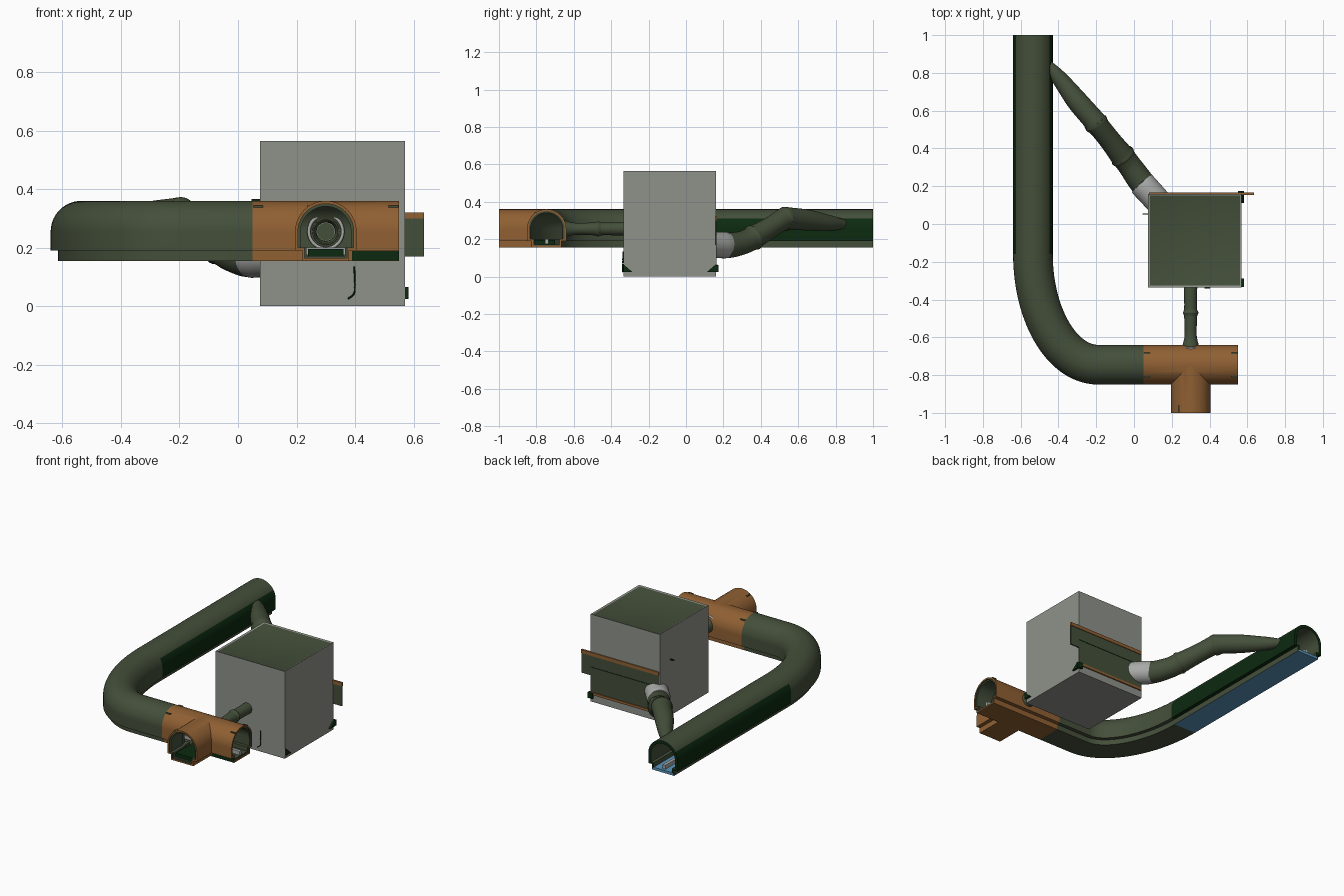
import bpy, bmesh, math
from mathutils import Vector

if "Cube" in bpy.data.objects:
    bpy.data.objects.remove(bpy.data.objects["Cube"])


def mat(name, r, g, b):
    m = bpy.data.materials.new(name)
    m.diffuse_color = [(c / 255 / 12.92 if c < 11 else ((c / 255 + .055) / 1.055) ** 2.4) for c in (r, g, b)] + [1]
    m.use_nodes = True
    m.node_tree.nodes["Principled BSDF"].inputs["Base Color"].default_value = m.diffuse_color
    return m


GREEN = mat("moss green", 68, 79, 58)
DARK = mat("deep green", 12, 42, 16)
ORANGE = mat("copper orange", 144, 96, 51)
GREY = mat("panel grey", 143, 146, 138)
LIGHT = mat("light grey", 168, 170, 167)
BLUE = mat("floor blue", 88, 148, 188)


def finish(name, bm, *mats, angle=35):
    bmesh.ops.recalc_face_normals(bm, faces=bm.faces)
    me = bpy.data.meshes.new(name)
    bm.to_mesh(me)
    bm.free()
    for m in mats:
        me.materials.append(m)
    ob = bpy.data.objects.new(name, me)
    bpy.context.collection.objects.link(ob)
    smooth(ob, angle)
    return ob


def smooth(ob, angle=35):
    bpy.ops.object.select_all(action='DESELECT')
    ob.select_set(True)
    bpy.context.view_layer.objects.active = ob
    bpy.ops.object.shade_smooth_by_angle(angle=math.radians(angle))


def box(name, lo, hi, m):
    bm = bmesh.new()
    bmesh.ops.create_cube(bm, size=1)
    for v in bm.verts:
        v.co = [(a + b) / 2 + c * (b - a) for a, b, c in zip(lo, hi, v.co)]
    return finish(name, bm, m)


def bridge(bm, a, b):
    for i in range(len(a)):
        j = (i + 1) % len(a)
        bm.faces.new((a[i], a[j], b[j], b[i]))


# Arched tunnel section with a narrower foot
def section(r, base, foot, floor, seg=28):
    pts = [(r * math.cos(math.pi * i / seg), .255 + r * math.sin(math.pi * i / seg)) for i in range(seg + 1)]
    return pts + [(-r, base), (-foot, base), (-foot, floor), (foot, floor), (foot, base), (r, base)]


OUTER = section(.105, .19, .08, .155)
INNER = section(.086, .2, .066, .172)
SHELL = section(.095, .2, .072, .165)


def sweep(name, path, outer, inner, *mats, rule=None):
    bm = bmesh.new()
    path = [Vector(p) for p in path]
    loops = []
    for prof in (outer, inner) if inner else (outer,):
        rings = []
        for i, p in enumerate(path):
            t = (path[min(i + 1, len(path) - 1)] - path[max(i - 1, 0)]).normalized()
            if len(path) > 4 and i in (0, len(path) - 1):   # square ends on curves
                t = Vector((0, -1)) if i == 0 else Vector((1, 0))
            rings.append([bm.verts.new((p.x + u * t.y, p.y - u * t.x, z)) for u, z in prof])
        for a, b in zip(rings, rings[1:]):
            bridge(bm, a, b)
        loops.append(rings)
    for k in (0, -1):
        if inner:
            bridge(bm, loops[0][k], loops[1][k])
        else:
            bm.faces.new(loops[0][k])
    if rule:
        for f in bm.faces:
            f.material_index = rule(f.calc_center_median())
    return finish(name, bm, *mats)


# Straight tunnel with blue floor, then elliptical bend
def straight_rule(c):
    if c.z < .174 and abs(c.x + .535) < .03:
        return 1
    return 2 if abs(c.x + .535) < .09 and .01 < c.y < .99 else 0


sweep("straight_tunnel", [(-.535, 1), (-.535, -.16)], OUTER, INNER, DARK, BLUE, GREEN, rule=straight_rule)
bend = [(-.19 - .345 * math.cos(a), -.16 - .585 * math.sin(a)) for a in
        [math.pi / 2 * i / 28 for i in range(29)]]
sweep("bend_tunnel", bend + [(.05, -.745)], OUTER, INNER, GREEN)

# Tee junction
tee = sweep("tee_junction", [(.05, -.745), (.55, -.745)], OUTER, None, ORANGE)
branch = sweep("tee_branch", [(.3, -.745), (.3, -1)], OUTER, None, ORANGE)
cut_a = sweep("main_cutter", [(.04, -.745), (.56, -.745)], SHELL, None, ORANGE)
cut_b = sweep("branch_cutter", [(.3, -.745), (.3, -1.01)], SHELL, None, ORANGE)


def loft(name, pts, m, sides=32, steps=6, cap=False):
    """Round duct through (x, y, z, radius) stations, smoothly interpolated."""
    P = [Vector(p) for p in pts]
    st = []
    for i in range(len(P) - 1):
        a, b, c, d = P[max(i - 1, 0)], P[i], P[i + 1], P[min(i + 2, len(P) - 1)]
        for k in range(steps):
            t = k / steps
            st.append(.5 * (2 * b + (c - a) * t + (2 * a - 5 * b + 4 * c - d) * t * t + (3 * b - a - 3 * c + d) * t ** 3))
    st.append(P[-1])
    bm = bmesh.new()
    rings = []
    for i, p in enumerate(st):
        t = (st[min(i + 1, len(st) - 1)].xyz - st[max(i - 1, 0)].xyz).normalized()
        s = t.cross(Vector((0, 0, 1))).normalized()
        u = s.cross(t)
        rings.append([bm.verts.new(p.xyz + p.w * (s * math.cos(q) + u * math.sin(q)))
                      for q in [2 * math.pi * j / sides for j in range(sides)]])
    for a, b in zip(rings, rings[1:]):
        bridge(bm, a, b)
    if cap:
        bm.faces.new(rings[0])
        bm.faces.new(rings[-1])
    return finish(name, bm, m)


hole = loft("duct_hole_cutter", [(.3, -.7, .255, .04), (.3, -.6, .255, .04)], ORANGE, steps=1, cap=True)
for cutter, op in ((branch, 'UNION'), (cut_a, 'DIFFERENCE'), (cut_b, 'DIFFERENCE'), (hole, 'DIFFERENCE')):
    md = tee.modifiers.new("join", 'BOOLEAN')
    md.operation, md.object, md.solver = op, cutter, 'EXACT'
    bpy.context.view_layer.objects.active = tee
    bpy.ops.object.modifier_apply(modifier=md.name)
    bpy.data.objects.remove(cutter)
tee.data.materials.clear()
tee.data.materials.append(ORANGE)
tee.data.materials.append(GREEN)


def within(u, z):
    return (abs(u) < .073 and .164 < z < .22) or (abs(u) < .0955 and .199 < z < .26) or math.hypot(u, z - .255) < .0955


for f in tee.data.polygons:
    c = f.center
    f.material_index = int((.051 < c.x < .549 and within(c.y + .745, c.z)) or
                           (-.999 < c.y < -.745 and within(c.x - .3, c.z)))
smooth(tee)

# Tee liners, trays and clips
sweep("main_liner", [(.43, -.745), (.542, -.745)], SHELL, INNER, GREEN)
sweep("branch_liner", [(.3, -.87), (.3, -.992)], SHELL, INNER, GREEN)
box("tee_side_strip", (.39, -.828, .157), (.55, -.824, .188), DARK)
box("branch_tray", (.24, -.98, .172), (.36, -.7, .195), DARK)
box("main_rail", (.05, -.755, .175), (.54, -.735, .2), LIGHT)
box("straight_rail", (-.545, -.16, .175), (-.525, .99, .2), LIGHT)
for x in (.053, .515):
    for s in (-1, 1):
        y = -.745 + s * .062
        box("tee_clip", (x, y - .004, .335), (x + .033, y + .004, .344), GREEN)
box("branch_clip", (.235, -.995, .335), (.243, -.96, .344), GREEN)

# Small duct from tee to cabinet
loft("small_duct", [(.3, -.66, .255, .046), (.3, -.645, .255, .044), (.3, -.59, .255, .032), (.3, -.5, .255, .034),
                    (.3, -.48, .255, .037), (.3, -.47, .255, .041), (.3, -.46, .255, .037),
                    (.3, -.44, .255, .034), (.3, -.33, .255, .035)], GREEN)
loft("small_duct_end", [(.3, -.338, .255, .03), (.3, -.334, .255, .03)], GREEN, steps=1, cap=True)
bpy.ops.mesh.primitive_torus_add(location=(.3, -.658, .255), rotation=(math.pi / 2, 0, 0),
                                 major_radius=.058, minor_radius=.006, major_segments=32, minor_segments=8)
ring = bpy.context.object
ring.name = "duct_ring"
ring.data.materials.append(LIGHT)
smooth(ring, 60)

# Large bent duct from cabinet corner to straight tunnel, with joint ridges
loft("large_duct", [(.08, .17, .165, .066), (.03, .235, .167, .067), (-.02, .305, .182, .063), (-.05, .345, .2, .063),
                    (-.06, .358, .207, .069), (-.07, .37, .214, .063), (-.13, .447, .26, .057),
                    (-.185, .515, .303, .058), (-.2, .533, .309, .065), (-.213, .55, .311, .059),
                    (-.3, .65, .302, .056), (-.37, .74, .289, .046), (-.41, .79, .284, .038),
                    (-.455, .845, .28, .024)], GREEN)
loft("duct_collar", [(.145, .1, .17, .07), (.1, .15, .17, .07), (.045, .21, .168, .071), (.04, .2155, .168, .066)],
     LIGHT, steps=2, cap=True)

# Cabinet with recessed green lid
bm = bmesh.new()
bmesh.ops.create_cube(bm, size=1)
for v in bm.verts:
    v.co = (.3225 + v.co.x * .495, -.0875 + v.co.y * .495, .2825 + v.co.z * .565)
bm.normal_update()
top = [f for f in bm.faces if f.normal.z > .9]
bmesh.ops.inset_individual(bm, faces=top, thickness=.013)
for v in top[0].verts:
    v.co.z -= .004
top[0].material_index = 1
finish("cabinet", bm, GREY, GREEN)

# Sliding panel on the back, framed in orange
box("back_panel", (.08, .157, .05), (.57, .163, .32), GREEN)
box("panel_tongue", (.565, .155, .17), (.635, .163, .32), GREEN)
box("panel_top_strip", (.08, .154, .299), (.636, .167, .321), ORANGE)
box("panel_bottom_strip", (.08, .157, .048), (.57, .168, .064), ORANGE)
box("panel_seam", (.08, .157, .222), (.57, .165, .226), DARK)

# Corner feet brackets on the right side
for s in (-1, 1):
    bm = bmesh.new()
    rings = [[bm.verts.new((x, -.0875 + s * dy, z)) for dy, z in ((.247, .065), (.247, .025), (.2, .025))]
             for x in (.565, .583)]
    bridge(bm, *rings)
    for r in rings:
        bm.faces.new(r)
    finish("corner_bracket", bm, DARK)
box("back_latch", (.55, .16, .025), (.582, .174, .062), DARK)
box("side_pin", (.046, .05, .36), (.076, .056, .367), DARK)

# Curled front handle
loft("front_handle", [(.397, -.337, .135, .003), (.399, -.338, .09, .003), (.397, -.338, .045, .003),
                      (.375, -.338, .025, .003)], DARK, sides=8)
